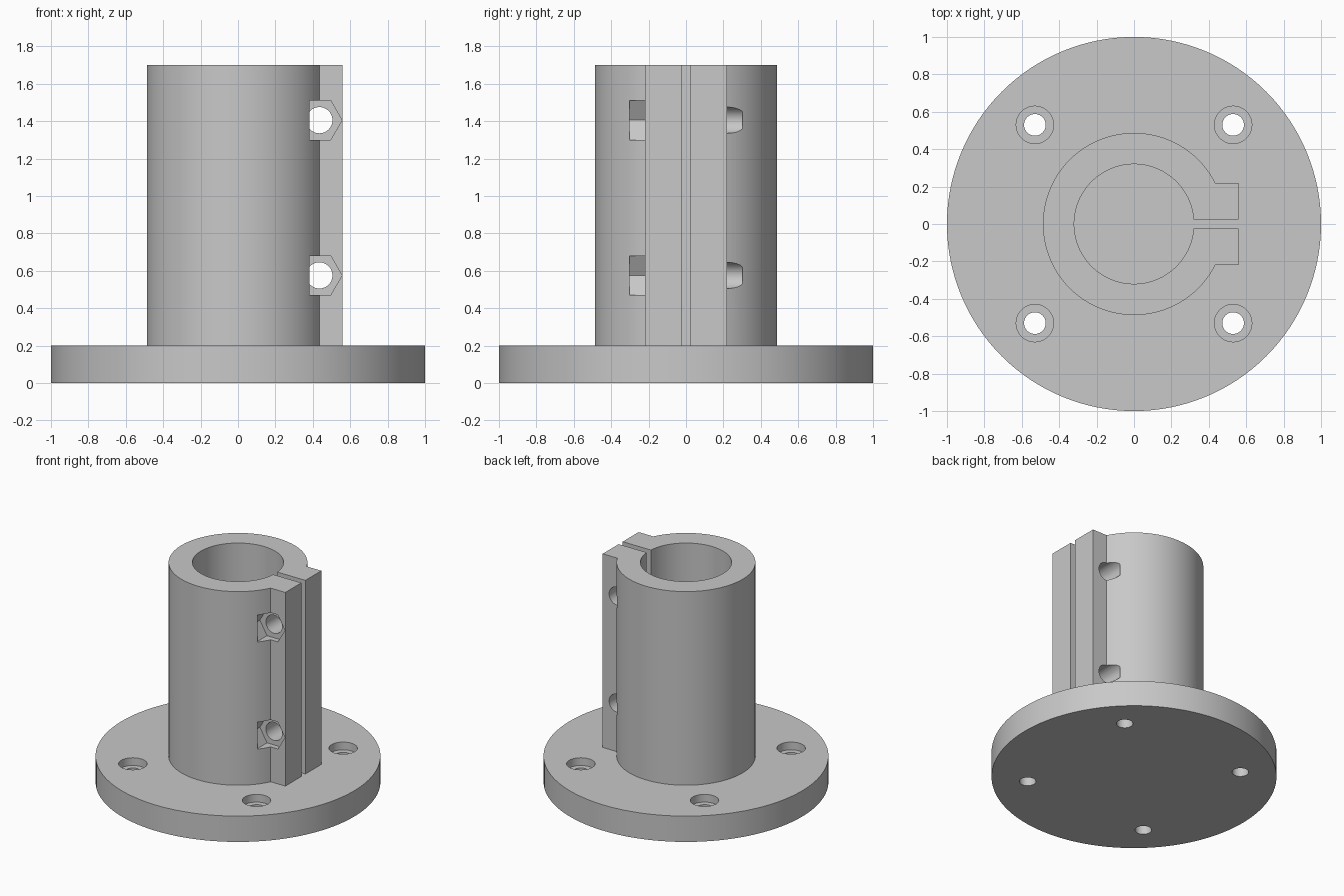
import bpy, bmesh
from math import pi, cos, sin, asin

cube = bpy.data.objects.get("Cube")
if cube:
    bpy.data.objects.remove(cube, do_unlink=True)

# Single plain grey finish
grey = bpy.data.materials.new("plain_grey")
grey.use_nodes = True
colour = (0.58, 0.58, 0.58, 1)
grey.diffuse_color = colour
grey.node_tree.nodes["Principled BSDF"].inputs["Base Color"].default_value = colour


def arc(radius, start, end, steps, centre=(0, 0)):
    """Points along an arc, both ends included."""
    angles = [start + (end - start) * i / steps for i in range(steps + 1)]
    return [(centre[0] + radius * cos(a), centre[1] + radius * sin(a)) for a in angles]


def circle(radius, centre=(0, 0), sides=48):
    return arc(radius, 0, 2 * pi, sides, centre)[:-1]


def prism(name, outline, low, high, along_y=False):
    """Closed solid: an outline extruded along z, or along y."""
    place = (lambda u, v, t: (u, t, v)) if along_y else (lambda u, v, t: (u, v, t))
    bm = bmesh.new()
    bottom = [bm.verts.new(place(u, v, low)) for u, v in outline]
    top = [bm.verts.new(place(u, v, high)) for u, v in outline]
    bm.faces.new(bottom)
    bm.faces.new(top)
    for i in range(len(outline)):
        j = (i + 1) % len(outline)
        bm.faces.new((bottom[i], bottom[j], top[j], top[i]))
    bmesh.ops.recalc_face_normals(bm, faces=bm.faces)
    mesh = bpy.data.meshes.new(name)
    bm.to_mesh(mesh)
    bm.free()
    mesh.materials.append(grey)
    obj = bpy.data.objects.new(name, mesh)
    bpy.context.collection.objects.link(obj)
    return obj


def combine(target, tool, operation):
    """Apply a boolean and discard the tool solid."""
    tool.hide_render = True
    mod = target.modifiers.new(operation.title(), "BOOLEAN")
    mod.operation, mod.solver, mod.object = operation, "EXACT", tool
    bpy.context.view_layer.objects.active = target
    bpy.ops.object.modifier_apply(modifier=mod.name)
    bpy.data.objects.remove(tool, do_unlink=True)


BASE_TOP, TOP = 0.2, 1.7
OUTER, BORE = 0.487, 0.32
LUG_X, LUG_Y, SLOT = 0.56, 0.22, 0.025

# Round mounting flange
flange = prism("flanged_shaft_clamp", circle(1, sides=128), 0, BASE_TOP)

# Split collar with two clamping lugs, sunk into the flange
a, b = asin(LUG_Y / OUTER), asin(SLOT / BORE)
outline = arc(OUTER, a, 2 * pi - a, 96)
outline += [(LUG_X, -LUG_Y), (LUG_X, -SLOT)]
outline += arc(BORE, 2 * pi - b, b, 80)
outline += [(LUG_X, SLOT), (LUG_X, LUG_Y)]
combine(flange, prism("collar", outline, 0.1, TOP), "UNION")

# Counterbored mounting holes
for x in (-0.53, 0.53):
    for y in (-0.53, 0.53):
        combine(flange, prism("hole", circle(0.058, (x, y)), -0.1, 0.3), "DIFFERENCE")
        combine(flange, prism("counterbore", circle(0.1, (x, y)), 0.14, 0.3), "DIFFERENCE")

# Clamp bolt holes with hexagonal nut pockets on the front lug
for z in (0.575, 1.405):
    centre = (0.435, z)
    combine(flange, prism("bolt_hole", circle(0.07, centre), -0.302, 0.302, True), "DIFFERENCE")
    combine(flange, prism("nut_pocket", circle(0.121, centre, 6), -0.303, -0.18, True), "DIFFERENCE")

bpy.ops.object.select_all(action="DESELECT")
flange.select_set(True)
bpy.context.view_layer.objects.active = flange
bpy.ops.object.shade_smooth_by_angle(angle=pi / 6)
